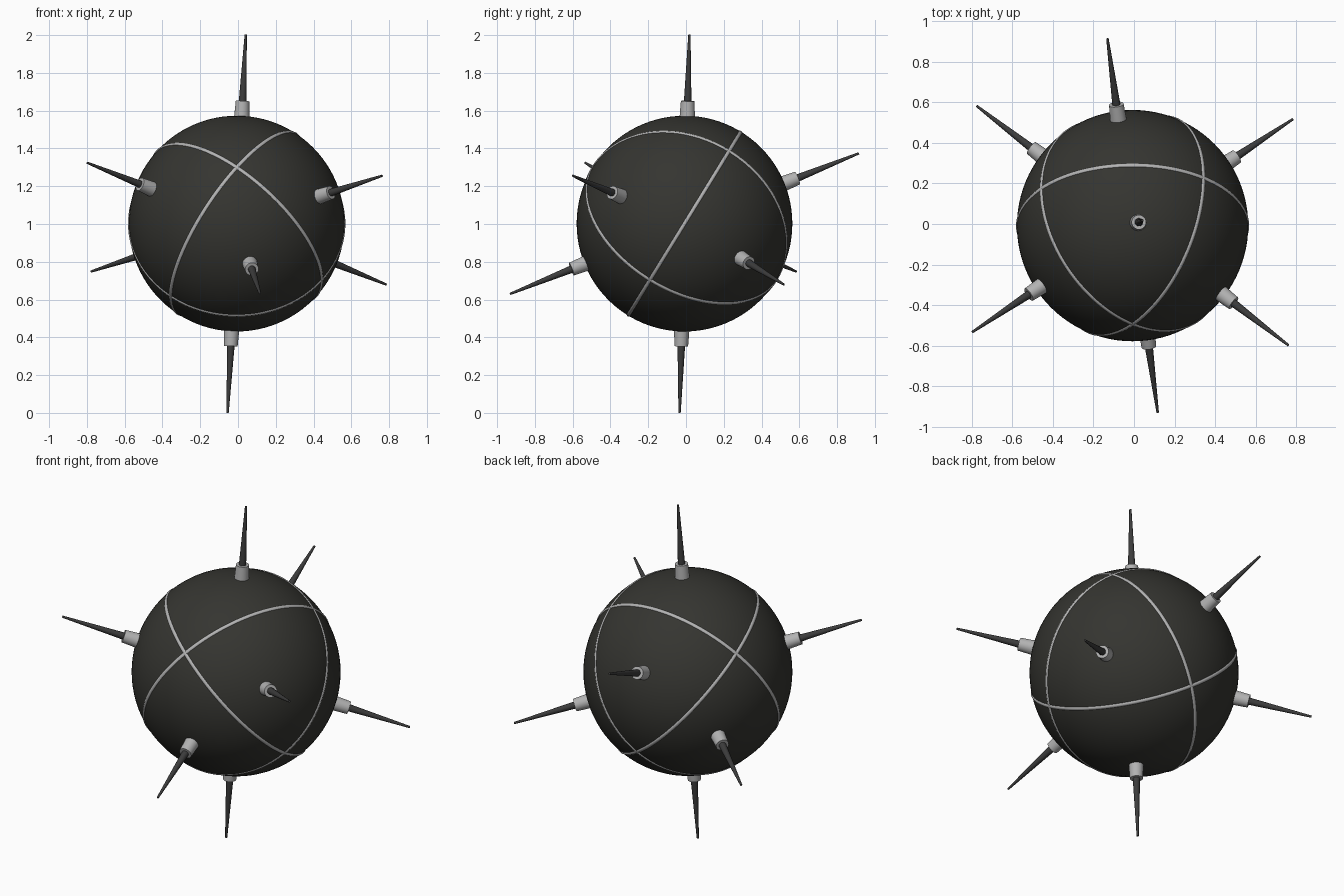
import bpy
from mathutils import Vector

if "Cube" in bpy.data.objects:
    bpy.data.objects.remove(bpy.data.objects["Cube"])

CENTRE = Vector((-0.007, -0.008, 1.002))
R = 0.571


def material(name, rgb):
    m = bpy.data.materials.new(name)
    m.diffuse_color = (*rgb, 1)
    m.use_nodes = True
    m.node_tree.nodes["Principled BSDF"].inputs["Base Color"].default_value = m.diffuse_color
    return m


DARK = material("dark_shell", (0.035, 0.035, 0.03))
SPIKE = material("spike_metal", (0.045, 0.045, 0.045))
METAL = material("light_metal", (0.45, 0.45, 0.45))


def finish(name, mat):
    ob = bpy.context.object
    ob.name = name
    ob.data.materials.append(mat)
    bpy.ops.object.shade_smooth_by_angle()
    return ob


def cone_along(name, mat, d, start, end, r1, r2, sides):
    """Tapered cylinder lying on direction d, between two distances from the centre."""
    bpy.ops.mesh.primitive_cone_add(
        vertices=sides, radius1=r1, radius2=r2, depth=end - start,
        location=CENTRE + d * (start + end) / 2,
        rotation=d.to_track_quat('Z', 'Y').to_euler())
    return finish(name, mat)


# Ball body
bpy.ops.mesh.primitive_uv_sphere_add(segments=96, ring_count=48, radius=R, location=CENTRE)
finish("ball_body", DARK)

# Three mutually perpendicular bands around the ball
a = Vector((0, -0.852, 0.523)).normalized()
b = Vector((0.79, -0.32, -0.523)).normalized()
for i, n in enumerate((a, b, a.cross(b))):
    bpy.ops.mesh.primitive_torus_add(
        major_radius=R - 0.008, minor_radius=0.0125, major_segments=128, minor_segments=16,
        location=CENTRE, rotation=n.to_track_quat('Z', 'Y').to_euler())
    finish(f"band_{i + 1}", METAL)

# Four opposite pairs of spikes, each in a collar
axes = [(0.048, 0.026, 1.0), (-0.798, -0.53, 0.325),
        (0.775, -0.595, 0.255), (-0.125, 0.93, 0.375)]
for i, axis in enumerate(axes):
    for side, sign in (("a", 1), ("b", -1)):
        d = Vector(axis).normalized() * sign
        cone_along(f"collar_{i + 1}{side}", METAL, d, R - 0.03, 0.65, 0.042, 0.036, 24)
        cone_along(f"spike_{i + 1}{side}", SPIKE, d, 0.60, 1.003, 0.022, 0.006, 16)
